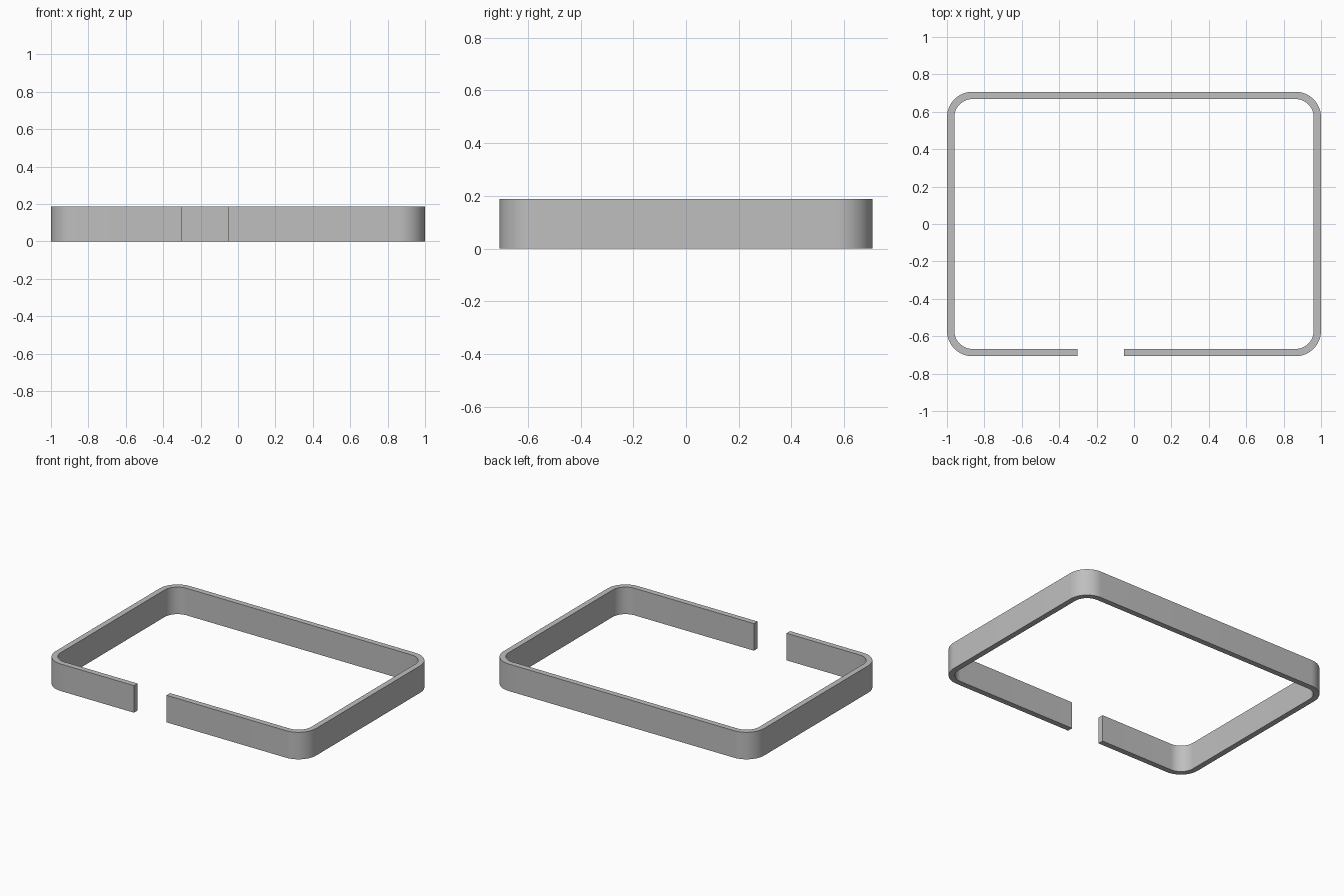
import bpy, bmesh, math
from mathutils import Vector

cube = bpy.data.objects.get("Cube")
if cube:
    bpy.data.objects.remove(cube, do_unlink=True)

HALF_X, HALF_Y, HEIGHT = 1.0, 0.707, 0.1875
THICK, RADIUS, STEPS = 0.039, 0.137, 16
GAP_LEFT, GAP_RIGHT = -0.053, -0.303

# Plain grey metal
grey = bpy.data.materials.new("grey metal")
grey.use_nodes = True
colour = (0.52, 0.52, 0.52, 1)
grey.diffuse_color = colour
grey.node_tree.nodes["Principled BSDF"].inputs["Base Color"].default_value = colour


def band_path(inset):
    """Open rounded rectangle running counter-clockwise from one gap end to the other."""
    cx, cy, r = HALF_X - RADIUS, HALF_Y - RADIUS, RADIUS - inset
    points = [Vector((GAP_LEFT, inset - HALF_Y, 0))]
    corners = [(cx, -cy), (cx, cy), (-cx, cy), (-cx, -cy)]
    for i, (x, y) in enumerate(corners):
        for s in range(STEPS + 1):
            a = math.pi / 2 * (i - 1 + s / STEPS)
            points.append(Vector((x + r * math.cos(a), y + r * math.sin(a), 0)))
    points.append(Vector((GAP_RIGHT, inset - HALF_Y, 0)))
    return points


# Flat strip between the outer and inner paths, raised to a solid band
bm = bmesh.new()
outer = [bm.verts.new(p) for p in band_path(0)]
inner = [bm.verts.new(p) for p in band_path(THICK)]
for i in range(len(outer) - 1):
    bm.faces.new((outer[i], outer[i + 1], inner[i + 1], inner[i]))
raised = bmesh.ops.extrude_face_region(bm, geom=bm.faces[:])["geom"]
top = [g for g in raised if isinstance(g, bmesh.types.BMVert)]
bmesh.ops.translate(bm, verts=top, vec=(0, 0, HEIGHT))
bmesh.ops.recalc_face_normals(bm, faces=bm.faces)

mesh = bpy.data.meshes.new("open_rectangular_band")
bm.to_mesh(mesh)
bm.free()
mesh.materials.append(grey)
band = bpy.data.objects.new("open_rectangular_band", mesh)
bpy.context.collection.objects.link(band)

# Smooth corners, crisp rims
bpy.ops.object.select_all(action="DESELECT")
band.select_set(True)
bpy.context.view_layer.objects.active = band
bpy.ops.object.shade_smooth_by_angle(angle=math.radians(30))
